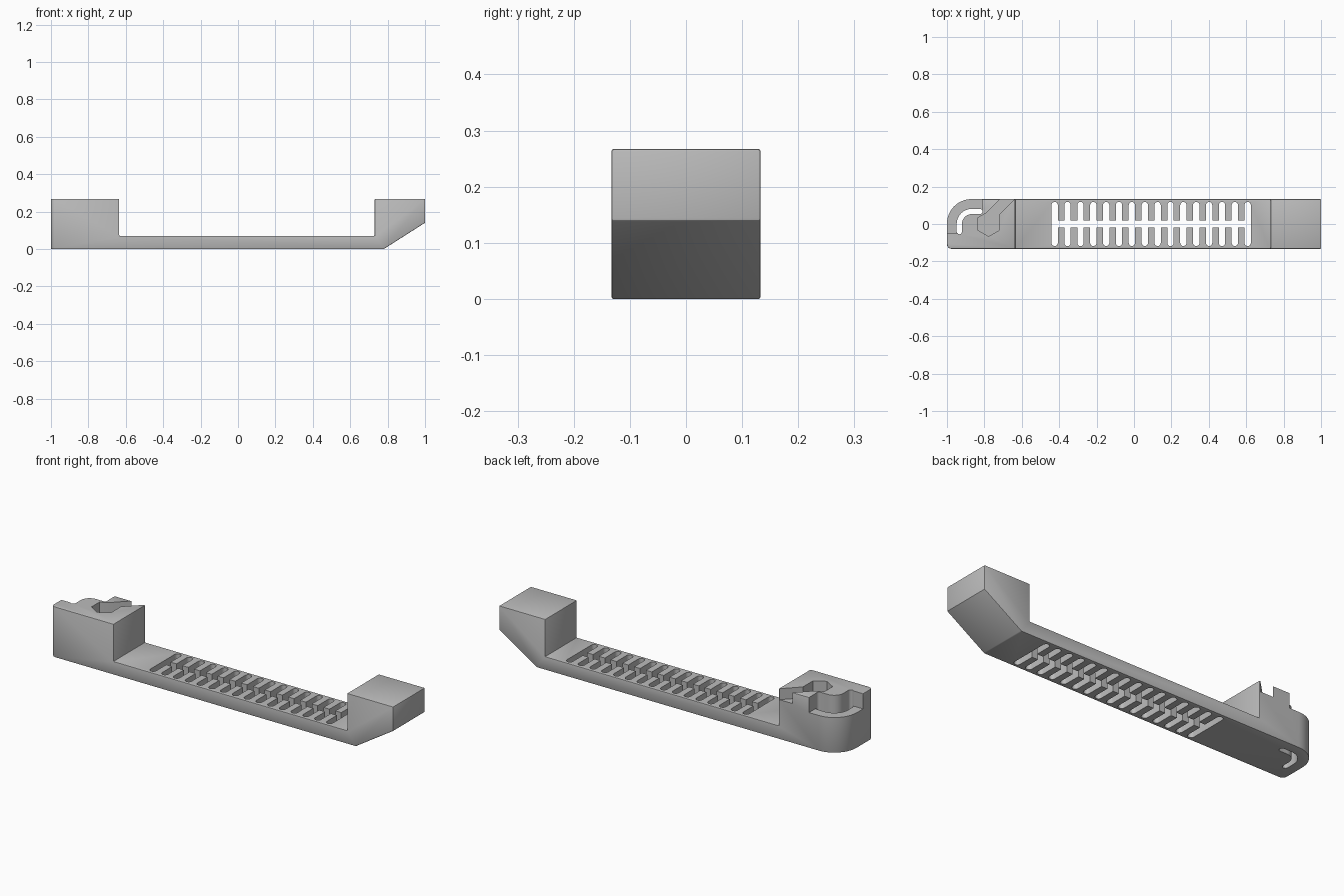
import bpy, bmesh
from math import sin, cos, pi

if "Cube" in bpy.data.objects:
    bpy.data.objects.remove(bpy.data.objects["Cube"])

HALF = 0.133           # half depth of the body
TOP = 0.267            # height of the end blocks
FLOOR = 0.07           # thickness of the bar
CX = -1 + HALF         # centre of the rounded corner

grey = bpy.data.materials.new("plain grey")
grey.use_nodes = True
grey.diffuse_color = (0.5, 0.5, 0.5, 1)
grey.node_tree.nodes["Principled BSDF"].inputs["Base Color"].default_value = (0.5, 0.5, 0.5, 1)


def arc(cx, cy, r, a0, a1, n=12):
    return [(cx + r * cos(a0 + (a1 - a0) * i / n), cy + r * sin(a0 + (a1 - a0) * i / n))
            for i in range(n + 1)]


def prism(name, outline, low, high, upright=False):
    """Extrude an outline: along z, or along y when upright."""
    bm = bmesh.new()
    verts = [bm.verts.new((a, low, b) if upright else (a, b, low)) for a, b in outline]
    face = bm.faces.new(verts)
    step = high - low
    new = bmesh.ops.extrude_face_region(bm, geom=[face])["geom"]
    bmesh.ops.translate(bm, verts=[v for v in new if isinstance(v, bmesh.types.BMVert)],
                        vec=(0, step, 0) if upright else (0, 0, step))
    bmesh.ops.recalc_face_normals(bm, faces=bm.faces)
    mesh = bpy.data.meshes.new(name)
    bm.to_mesh(mesh)
    bm.free()
    mesh.materials.append(grey)
    obj = bpy.data.objects.new(name, mesh)
    bpy.context.collection.objects.link(obj)
    return obj


def apply(obj, mod):
    bpy.context.view_layer.objects.active = obj
    bpy.ops.object.modifier_apply(modifier=mod.name)


def cut(obj, cutter):
    mod = obj.modifiers.new("cut", "BOOLEAN")
    mod.operation, mod.solver, mod.object = "DIFFERENCE", "EXACT", cutter
    apply(obj, mod)
    bpy.data.objects.remove(cutter)


# Bar with an upright block at each end
side = [(-1, 0), (0.78, 0), (1, 0.14), (1, TOP), (0.73, TOP), (0.73, FLOOR),
        (-0.635, FLOOR), (-0.635, TOP), (-1, TOP)]
body = prism("bracket_body", side, -HALF, HALF, upright=True)

# Rounded corners of the left-hand block
bm = bmesh.new()
bm.from_mesh(body.data)
for sign, radius, segs in ((1, HALF - 0.002, 14), (-1, 0.025, 5)):
    edges = [e for e in bm.edges
             if all(v.co.x < -0.99 and v.co.y * sign > HALF - 0.001 for v in e.verts)]
    bmesh.ops.bevel(bm, geom=edges, offset=radius, segments=segs, profile=0.5, affect="EDGES")
bm.to_mesh(body.data)
bm.free()

# Slight softening of the outer edges
soft = body.modifiers.new("soft", "BEVEL")
soft.width, soft.segments, soft.limit_method = 0.004, 2, "ANGLE"
apply(body, soft)

# Double comb of slots joined by a central channel
w, tip, mid, count, pitch = 0.017, 0.118, 0.018, 16, 0.0688
upper = []
for i in range(count):
    x = -0.424 + i * pitch
    upper += [(x - w, mid)] + arc(x, tip - w, w, pi, 0, 8) + [(x + w, mid)]
lower = [(x, -y) for x, y in reversed(upper)]
cut(body, prism("comb_cutter", upper + lower, -0.1, 0.2))

# Curved slot through the rounded block
r, h = 0.067, 0.014
x_end, y_end = -0.824, -0.041
slot = (arc(CX - r, y_end, h, 0, -pi, 8) + arc(CX, 0, r + h, pi, pi / 2)
        + arc(x_end, r, h, pi / 2, -pi / 2, 8) + arc(CX, 0, r - h, pi / 2, pi))
cut(body, prism("slot_cutter", slot, -0.1, 0.4))

# Lowered rim outside the curved slot
rim = ([(-1.1, -0.05), (CX - r, -0.05)] + arc(CX, 0, r, pi, pi / 2)
       + [(-0.812, r), (-0.812, 0.2), (-1.1, 0.2)])
cut(body, prism("rim_cutter", rim, TOP - 0.08, 0.4))

# Six-sided pocket with a slanted entry channel
pocket = [(-0.777, -0.066), (-0.72, -0.033), (-0.72, 0.052), (-0.602, 0.17),
          (-0.678, 0.17), (-0.788, 0.06), (-0.834, 0.033), (-0.834, -0.033)]
cut(body, prism("pocket_cutter", pocket, TOP - 0.058, 0.4))

# Smooth the curves, keep the corners crisp
bpy.ops.object.select_all(action="DESELECT")
body.select_set(True)
bpy.context.view_layer.objects.active = body
bpy.ops.object.shade_smooth_by_angle(angle=pi / 6)
